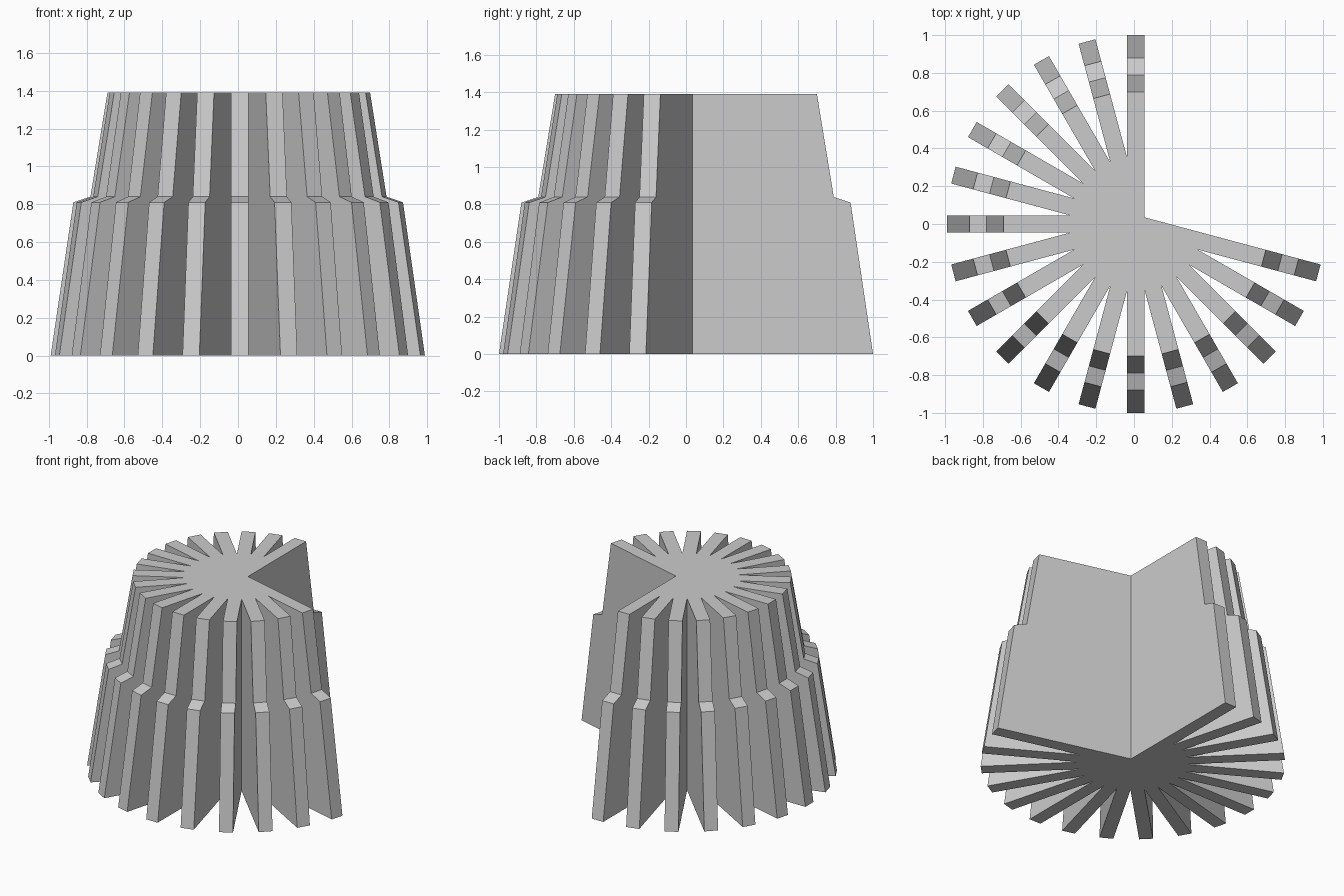
import bpy, bmesh, math

cube = bpy.data.objects.get("Cube")
if cube:
    bpy.data.objects.remove(cube, do_unlink=True)

HALF_W = 0.046               # half the thickness of a fin
STEP = 15                    # degrees between fins
FINS = range(90, 346, STEP)  # the front-left-rear sector stays open
SHIFT = 0.01                 # centres the open fan on x
PROFILE = [(1.0, 0.0), (0.88, 0.81), (0.79, 0.84), (0.70, 1.39)]  # fin tip radius, height


def polar(r, offset, degrees):
    """Point at distance r along a direction, moved sideways by offset."""
    a = math.radians(degrees)
    return (r * math.cos(a) - offset * math.sin(a) + SHIFT,
            r * math.sin(a) + offset * math.cos(a))


def outline(radius):
    """Star outline: two tip corners per fin, then the valley to the next fin."""
    points = []
    for angle in FINS:
        gap = STEP if angle != FINS[-1] else 360 - (FINS[-1] - FINS[0])
        valley = HALF_W / math.sin(math.radians(gap / 2))
        points += [polar(radius, -HALF_W, angle), polar(radius, HALF_W, angle),
                   polar(valley, 0, angle + gap / 2)]
    return points


# Loft the star outline through the stepped profile
bm = bmesh.new()
rings = [[bm.verts.new((x, y, z)) for x, y in outline(r)] for r, z in PROFILE]
for low, high in zip(rings, rings[1:]):
    for i in range(len(low)):
        j = (i + 1) % len(low)
        bm.faces.new((low[i], low[j], high[j], high[i]))
bm.faces.new(rings[0][::-1])
bm.faces.new(rings[-1])
bm.normal_update()

mesh = bpy.data.meshes.new("finned_body")
bm.to_mesh(mesh)
bm.free()
body = bpy.data.objects.new("finned_body", mesh)
bpy.context.collection.objects.link(body)

# Plain grey finish
grey = bpy.data.materials.new("light_grey")
grey.use_nodes = True
colour = (0.6, 0.6, 0.6, 1.0)
grey.diffuse_color = colour
grey.node_tree.nodes["Principled BSDF"].inputs["Base Color"].default_value = colour
mesh.materials.append(grey)
